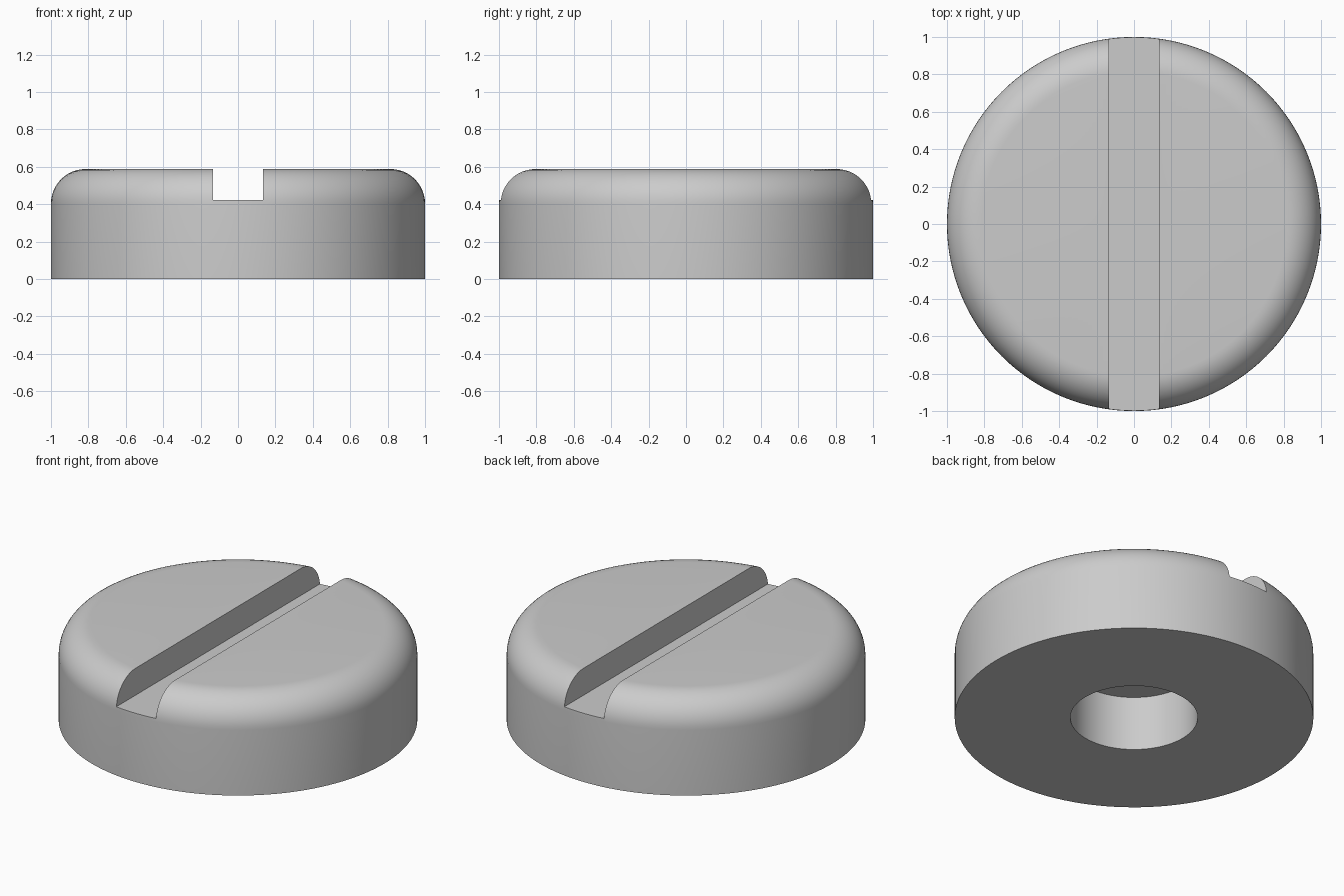
import bpy, bmesh, math

if "Cube" in bpy.data.objects:
    bpy.data.objects.remove(bpy.data.objects["Cube"], do_unlink=True)

RADIUS, HEIGHT, ROUND = 1.0, 0.588, 0.185
SLOT_HALF, SLOT_FLOOR = 0.135, 0.422
HOLE_RADIUS, HOLE_DEPTH = 0.355, 0.335
SIDES, ROUND_STEPS = 128, 12

# Plain grey material
grey = bpy.data.materials.new("plain grey")
grey.use_nodes = True
colour = (0.6, 0.6, 0.6, 1)
grey.diffuse_color = colour
grey.node_tree.nodes["Principled BSDF"].inputs["Base Color"].default_value = colour


def lathe(name, profile):
    """Spin a radius/height profile about z."""
    bm = bmesh.new()
    verts = [bm.verts.new((r, 0, z)) for r, z in profile]
    edges = [bm.edges.new(pair) for pair in zip(verts, verts[1:])]
    bmesh.ops.spin(bm, geom=verts + edges, cent=(0, 0, 0), axis=(0, 0, 1),
                   angle=math.tau, steps=SIDES, use_merge=True)
    bmesh.ops.remove_doubles(bm, verts=bm.verts, dist=1e-5)
    bmesh.ops.recalc_face_normals(bm, faces=bm.faces)
    mesh = bpy.data.meshes.new(name)
    bm.to_mesh(mesh)
    bm.free()
    mesh.materials.append(grey)
    obj = bpy.data.objects.new(name, mesh)
    bpy.context.collection.objects.link(obj)
    return obj


# Screw head: blind hole underneath, straight side, rounded top rim
rim = []
for i in range(ROUND_STEPS + 1):
    a = math.pi / 2 * i / ROUND_STEPS
    rim.append((RADIUS - ROUND + ROUND * math.cos(a),
                HEIGHT - ROUND + ROUND * math.sin(a)))
head = lathe("screw_head", [(0, HOLE_DEPTH), (HOLE_RADIUS, HOLE_DEPTH),
                            (HOLE_RADIUS, 0), (RADIUS, 0)] + rim + [(0, HEIGHT)])

# Driver slot cut right across the top
bpy.ops.mesh.primitive_cube_add(size=1, location=(0, 0, SLOT_FLOOR + 0.5))
cutter = bpy.context.object
cutter.name = "slot_cutter"
cutter.scale = (2 * SLOT_HALF, 3, 1)
cutter.data.materials.append(grey)
cutter.hide_render = True

cut = head.modifiers.new("slot", "BOOLEAN")
cut.operation = "DIFFERENCE"
cut.solver = "EXACT"
cut.object = cutter
bpy.ops.object.select_all(action="DESELECT")
head.select_set(True)
bpy.context.view_layer.objects.active = head
bpy.ops.object.modifier_apply(modifier=cut.name)
bpy.data.objects.remove(cutter, do_unlink=True)

# Smooth curves with crisp slot and base edges
bpy.ops.object.shade_smooth_by_angle(angle=math.radians(30))
